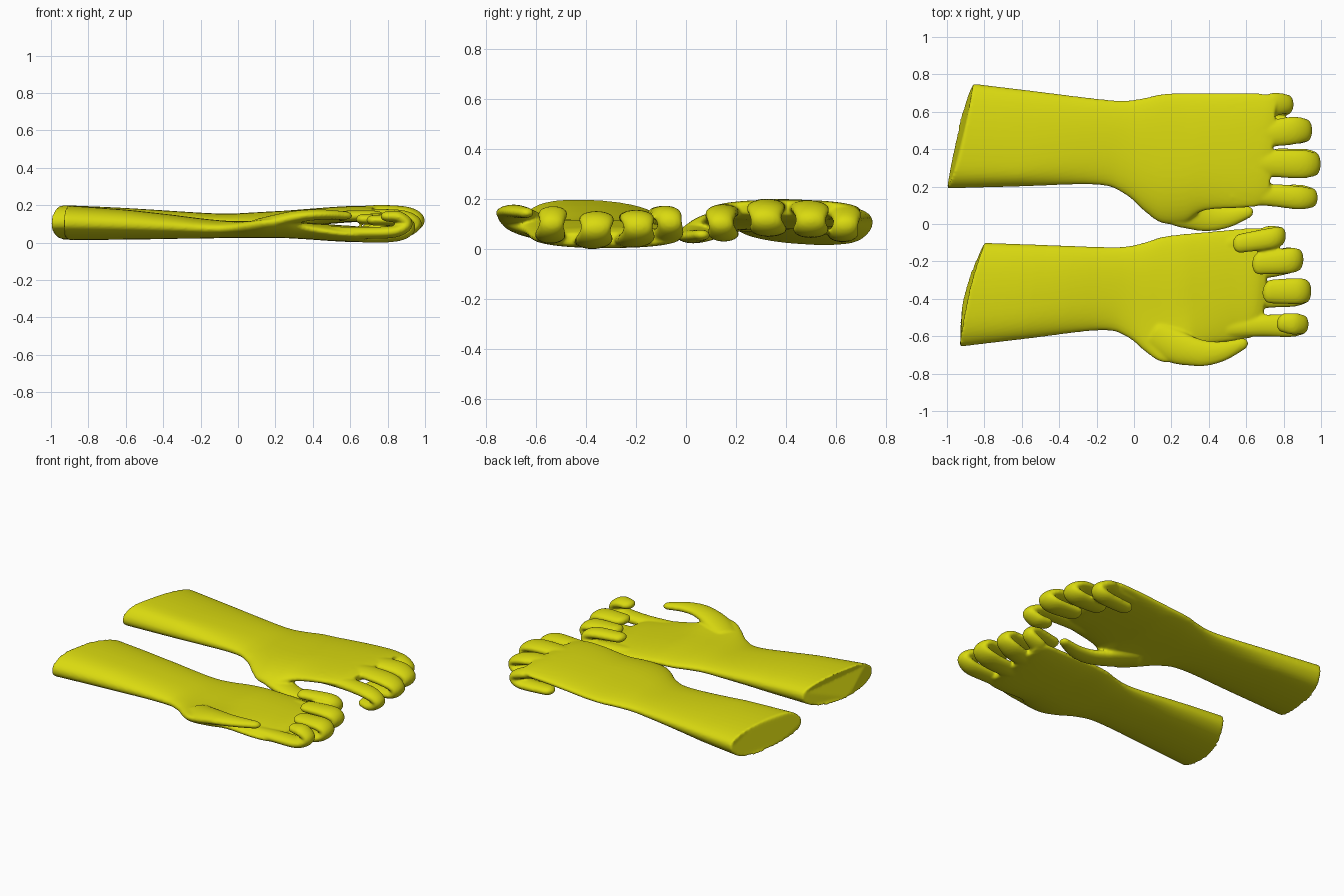
import bpy, bmesh, math
from mathutils import Vector

if "Cube" in bpy.data.objects:
    bpy.data.objects.remove(bpy.data.objects["Cube"])

yellow = bpy.data.materials.new("yellow")
yellow.diffuse_color = (0.70, 0.70, 0.005, 1)
yellow.use_nodes = True
yellow.node_tree.nodes["Principled BSDF"].inputs["Base Color"].default_value = yellow.diffuse_color


def spline(pts, n):
    """Catmull-Rom through tuples of any length."""
    out = []
    p = [pts[0]] + list(pts) + [pts[-1]]
    for i in range(1, len(p) - 2):
        for k in range(n):
            t = k / n
            out.append([0.5 * (2 * b + (c - a) * t + (2 * a - 5 * b + 4 * c - d) * t * t
                               + (3 * b - a - 3 * c + d) * t ** 3)
                        for a, b, c, d in zip(*p[i - 1:i + 3])])
    out.append(list(pts[-1]))
    return out


def loft(bm, rings):
    """Skin a list of closed rings and cap both ends."""
    vs = [[bm.verts.new(c) for c in r] for r in rings]
    n = len(vs[0])
    for a, b in zip(vs, vs[1:]):
        for i in range(n):
            bm.faces.new((a[i], a[(i + 1) % n], b[(i + 1) % n], b[i]))
    bm.faces.new(vs[0][::-1])
    bm.faces.new(vs[-1])


def digit(bm, path, cap):
    """Flattened tube along (x, y, z, half width, half depth) points, round tip."""
    pts = spline(path, 8)
    rings = []

    def ring(c, tan, w, d):
        side = (Vector((0, 1, 0)) - tan * tan.y).normalized()
        up = tan.cross(side)
        return [c + side * (w * math.cos(a)) + up * (d * math.sin(a))
                for a in (2 * math.pi * k / 24 for k in range(24))]

    for i, p in enumerate(pts):
        tan = (Vector(pts[min(i + 1, len(pts) - 1)][:3]) - Vector(pts[max(i - 1, 0)][:3])).normalized()
        rings.append(ring(Vector(p[:3]), tan, p[3], p[4]))
    for a in (0.3, 0.6, 0.9, 1.2, 1.45):
        rings.append(ring(Vector(p[:3]) + tan * cap * math.sin(a), tan,
                          p[3] * math.cos(a), p[4] * math.cos(a)))
    loft(bm, rings)


# forearm and palm sections: x, x slant, y low, y high, z low, z high, thumb side droop
BODY = [(-0.93, 0.070, 0.19, 0.75, 0.015, 0.20, 0),
        (-0.60, 0.030, 0.20, 0.715, 0.030, 0.185, 0),
        (-0.20, 0.0, 0.21, 0.67, 0.055, 0.160, 0),
        (-0.05, 0.0, 0.16, 0.66, 0.065, 0.155, 0.01),
        (0.06, 0.0, 0.065, 0.675, 0.070, 0.160, 0.03),
        (0.15, 0.0, 0.005, 0.695, 0.075, 0.165, 0.05),
        (0.27, 0.0, 0.005, 0.70, 0.080, 0.172, 0.055),
        (0.37, 0.0, 0.070, 0.70, 0.090, 0.180, 0.02),
        (0.55, 0.0, 0.085, 0.70, 0.105, 0.193, 0),
        (0.68, 0.02, 0.095, 0.695, 0.115, 0.197, 0),
        (0.74, 0.02, 0.13, 0.66, 0.135, 0.190, 0)]

# fingers: y base, y bend, y tip, furthest x, tip x, top z, half width
FINGERS = [(0.155, 0.14, 0.16, 0.985, 0.80, 0.180, 0.063),
           (0.325, 0.32, 0.34, 1.00, 0.72, 0.200, 0.077),
           (0.485, 0.50, 0.50, 0.955, 0.66, 0.195, 0.075),
           (0.620, 0.64, 0.62, 0.855, 0.55, 0.178, 0.063)]


def build_hand(name, skew, place):
    bm = bmesh.new()
    # forearm and palm, the forearm rolled by skew
    rings = []
    for x, sl, y0, y1, z0, z1, droop in spline(BODY, 6):
        r = []
        roll = skew * min(1, max(0, (-x - 0.1) / 0.5))
        for k in range(48):
            a = 2 * math.pi * k / 48
            c, s = math.cos(a), math.sin(a)
            u = math.copysign(abs(c) ** 0.9, c)
            v = math.copysign(abs(s) ** 0.9, s)
            r.append((x + sl * u, (y0 + y1) / 2 + (y1 - y0) / 2 * u + roll * v * (1 - u * u),
                      (z0 + z1) / 2 + (z1 - z0) / 2 * v
                      - droop * (0.75 - 0.25 * v) * max(0, -u) ** 2.5))
        rings.append(r)
    loft(bm, rings)
    # curled fingers
    d = 0.032
    for yb, ym, yt, xt, xi, top, w in FINGERS:
        z = top - d
        back = xt - 0.07
        digit(bm, [(0.52, yb, 0.145, w * 0.8, d),
                   (min(0.72, xt - 0.17), yb, z, w * 0.95, d),
                   (xt - 0.10, ym, z - 0.008, w, d),
                   (xt - d, ym, z - 0.046, w * 0.8, d * 0.95),
                   (back - 0.01, ym * 0.6 + yt * 0.4, z - 0.084, w * 0.95, d),
                   (min(xi + 0.045, back - 0.05), yt, z - 0.088, w * 0.85, d * 0.9)], 0.045)
    # thumb
    digit(bm, [(0.10, 0.16, 0.095, 0.08, 0.035),
               (0.22, 0.085, 0.078, 0.09, 0.038),
               (0.31, 0.050, 0.062, 0.08, 0.035),
               (0.40, 0.030, 0.052, 0.07, 0.030),
               (0.50, 0.035, 0.050, 0.055, 0.026),
               (0.60, 0.062, 0.055, 0.035, 0.022)], 0.04)
    for v in bm.verts:
        v.co = place(v.co)
    bmesh.ops.recalc_face_normals(bm, faces=bm.faces)
    me = bpy.data.meshes.new(name)
    bm.to_mesh(me)
    bm.free()
    me.materials.append(yellow)
    ob = bpy.data.objects.new(name, me)
    bpy.context.collection.objects.link(ob)
    # fuse the parts into one smooth skin
    rm = ob.modifiers.new("fuse", 'REMESH')
    rm.mode = 'VOXEL'
    rm.voxel_size = 0.008
    rm.use_smooth_shade = True
    sm = ob.modifiers.new("soften", 'SMOOTH')
    sm.factor = 0.5
    sm.iterations = 6
    return ob


def palm_up(c):
    """Flip over, turn slightly, lower the wrist and bow the cut end."""
    top = 0.2 - 0.02 * math.exp(-((c.x + 0.1) / 0.3) ** 2) + 0.03 * max(0, -c.x - 0.5)
    bow = 0.035 * max(0, 1 - ((c.y - 0.47) / 0.28) ** 2) * min(1, max(0, (-c.x - 0.6) / 0.3))
    return Vector((0.94 * c.x + 0.01 - bow, 0.97 * c.y + 0.085 * c.x - 0.755, top - c.z))


# palm-down hand, and its mirrored palm-up partner
build_hand("palm_down_hand", -0.09, lambda c: Vector(c))
build_hand("palm_up_hand", 0.05, palm_up)
